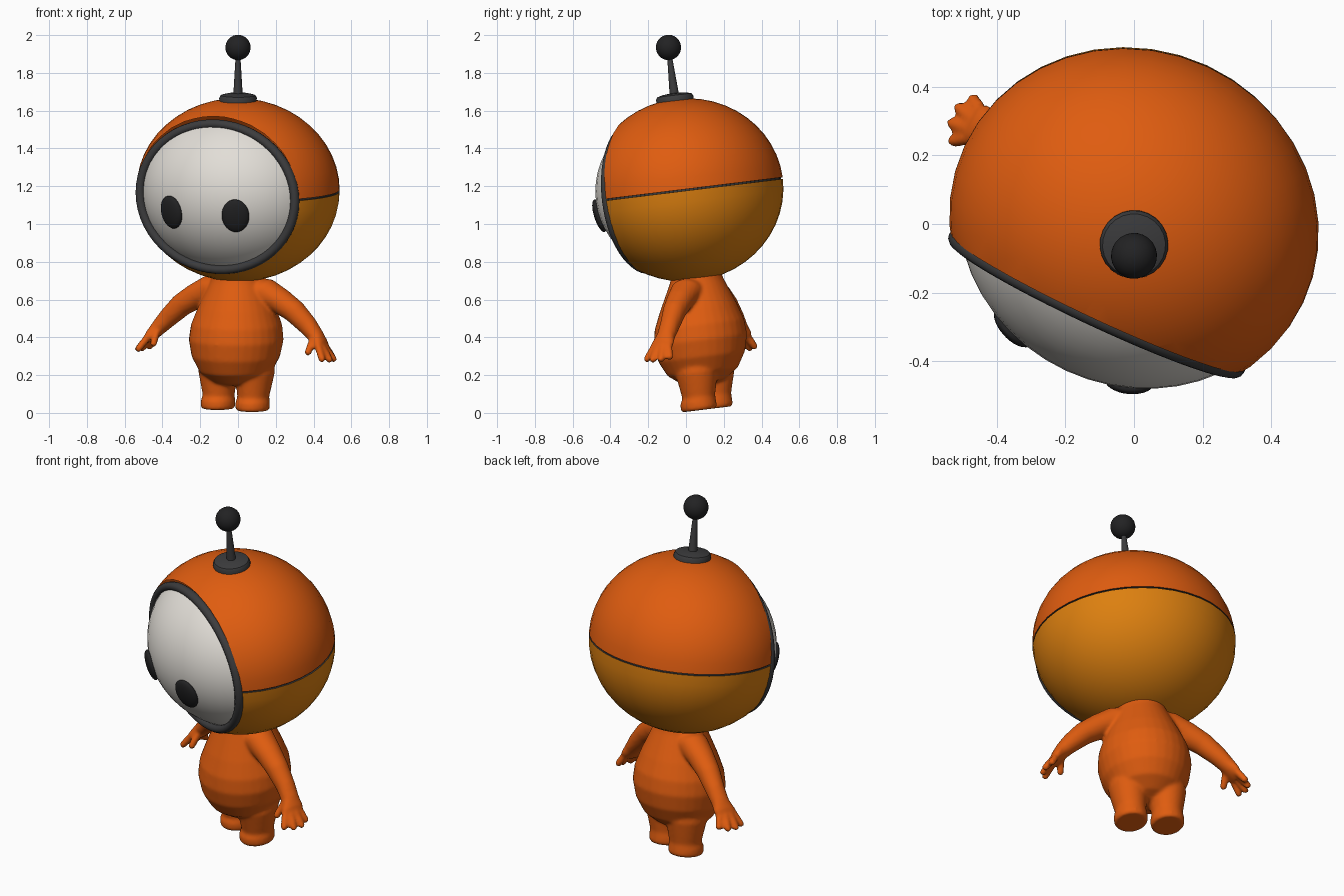
import bpy, bmesh, math
from mathutils import Matrix, Vector

if "Cube" in bpy.data.objects:
    bpy.data.objects.remove(bpy.data.objects["Cube"])

# Whole figure is turned to one side and leans slightly forward
POSE = (Matrix.Translation((0, 0.142, 0.023)) @ Matrix.Rotation(math.radians(7), 4, 'X')
        @ Matrix.Rotation(math.radians(-25), 4, 'Z'))
HEAD = Vector((0, 0, 1.166))


def material(name, rgb):
    m = bpy.data.materials.new(name)
    m.diffuse_color = (*rgb, 1)
    m.use_nodes = True
    m.node_tree.nodes["Principled BSDF"].inputs["Base Color"].default_value = m.diffuse_color
    return m


ORANGE = material("orange", (0.74, 0.108, 0.005))
AMBER = material("amber", (0.72, 0.215, 0.005))
WHITE = material("warm_white", (0.76, 0.73, 0.68))
GREY = material("dark_grey", (0.045, 0.045, 0.047))
BLACK = material("black", (0.016, 0.016, 0.017))


def make(name, bm, mats, local=Matrix(), angle=40):
    bmesh.ops.recalc_face_normals(bm, faces=bm.faces)
    me = bpy.data.meshes.new(name)
    bm.to_mesh(me)
    bm.free()
    for m in mats:
        me.materials.append(m)
    ob = bpy.data.objects.new(name, me)
    bpy.context.collection.objects.link(ob)
    ob.matrix_world = POSE @ local
    bpy.ops.object.select_all(action='DESELECT')
    ob.select_set(True)
    bpy.context.view_layer.objects.active = ob
    bpy.ops.object.shade_smooth_by_angle(angle=math.radians(angle))
    return ob


def tube(bm, rings, axis=(0, 0, 1), n=24):
    """Closed tube through rings (x, y, z, radius across, radius in y)."""
    rot = Vector((0, 0, 1)).rotation_difference(Vector(axis).normalized())
    loops = []
    for x, y, z, ra, rb in rings:
        loop = []
        for i in range(n):
            a = math.tau * i / n
            off = rot @ Vector((ra * math.cos(a), rb * math.sin(a), 0))
            loop.append(bm.verts.new(Vector((x, y, z)) + off))
        loops.append(loop)
    for lo, hi in zip(loops, loops[1:]):
        for i in range(n):
            j = (i + 1) % n
            bm.faces.new((lo[i], lo[j], hi[j], hi[i]))
    bm.faces.new(loops[0][::-1])
    bm.faces.new(loops[-1])


def ellipsoid(name, mat, radii, local, seg=32, rings=20):
    bm = bmesh.new()
    bmesh.ops.create_uvsphere(bm, u_segments=seg, v_segments=rings, radius=1)
    bmesh.ops.scale(bm, vec=radii, verts=bm.verts)
    return make(name, bm, [mat], local)


def cut_front(bm, y, keep_front):
    bmesh.ops.bisect_plane(bm, geom=bm.verts[:] + bm.edges[:] + bm.faces[:],
                           plane_co=(0, y, 0), plane_no=(0, 1 if keep_front else -1, 0),
                           clear_outer=True)


# Helmet shell: two colours with a thin groove at the equator
bm = bmesh.new()
RX, RY, RZ = 0.545, 0.51, 0.485
profile = []
for k in range(-12, 13):
    a = math.radians(k * 7.45)
    if k == 0:
        profile += [(-0.009, 1), (-0.008, 0.982), (0.008, 0.982), (0.009, 1)]
    else:
        profile.append((math.sin(a), math.cos(a)))
profile[0], profile[-1] = (-1, 0.01), (1, 0.01)
tube(bm, [(0, 0, s * RZ, c * RX, c * RY) for s, c in profile], n=40)
for f in bm.faces:
    z = f.calc_center_median().z
    f.material_index = 2 if abs(z) < 0.0044 else (0 if z > 0 else 1)
cut_front(bm, -0.255, False)
make("helmet", bm, [ORANGE, AMBER, GREY], Matrix.Translation(HEAD), 30)

# Domed face inside the opening
bm = bmesh.new()
bmesh.ops.create_uvsphere(bm, u_segments=48, v_segments=28, radius=1)
FACE = Vector((0.52, 0.472, 0.45))
bmesh.ops.scale(bm, vec=FACE, verts=bm.verts)
cut_front(bm, -0.235, True)
make("face", bm, [WHITE], Matrix.Translation(HEAD))

# Rim around the face
bm = bmesh.new()
N, K = 56, 12
grid = []
for i in range(N):
    a = math.tau * i / N
    row = []
    for j in range(K):
        b = math.tau * j / K
        d = 0.024 * math.cos(b)
        row.append(bm.verts.new(((0.452 + d) * math.cos(a), -0.256 + 0.026 * math.sin(b),
                                 (0.388 + d) * math.sin(a) - 0.008)))
    grid.append(row)
for i in range(N):
    for j in range(K):
        p, q = grid[i], grid[(i + 1) % N]
        bm.faces.new((p[j], p[(j + 1) % K], q[(j + 1) % K], q[j]))
make("face_rim", bm, [GREY], Matrix.Translation(HEAD))

# Eyes lie on the face along its surface normal
for side, label in ((-1, "left"), (1, "right")):
    x, z = side * 0.187, -0.08
    y = -FACE.y * math.sqrt(1 - (x / FACE.x) ** 2 - (z / FACE.z) ** 2)
    normal = Vector((x / FACE.x ** 2, y / FACE.y ** 2, z / FACE.z ** 2)).normalized()
    turn = Vector((0, -1, 0)).rotation_difference(normal).to_matrix().to_4x4()
    ellipsoid(label + "_eye", BLACK, (0.073, 0.028, 0.09),
              Matrix.Translation(HEAD + Vector((x, y, z))) @ turn, 24, 16)

# Antenna: base disc, tapered rod and ball
bm = bmesh.new()
top = HEAD.z + RZ
tube(bm, [(0, 0, top + h, r, r) for h, r in
          ((-0.03, 0.098), (0.006, 0.1), (0.02, 0.092), (0.028, 0.06), (0.031, 0.025))], n=24)
make("antenna_base", bm, [GREY])
bm = bmesh.new()
tube(bm, [(0, 0, top + 0.02, 0.025, 0.025), (0, 0, 1.89, 0.012, 0.012)], n=16)
make("antenna_rod", bm, [GREY])
ellipsoid("antenna_ball", BLACK, (0.067,) * 3, Matrix.Translation((0, 0, 1.926)), 24, 16)

# Body: torso, legs, arms and fingers fused into one soft skin
bm = bmesh.new()
torso = ((0.13, 0.05), (0.15, 0.12), (0.2, 0.19), (0.28, 0.234), (0.37, 0.252), (0.45, 0.242),
         (0.54, 0.208), (0.62, 0.172), (0.68, 0.145), (0.75, 0.125))
tube(bm, [(0, -0.024 * min(1, 1.5 * (0.75 - z)) / 0.6, z, r, r * 0.985) for z, r in torso], n=32)
for s in (-1, 1):
    tube(bm, [(s * x, y, z, rx, ry) for x, y, z, rx, ry in (
        (0.101, -0.034, 0.0, 0.084, 0.09), (0.101, -0.034, 0.012, 0.091, 0.098),
        (0.101, -0.033, 0.045, 0.09, 0.096), (0.101, -0.026, 0.07, 0.083, 0.088),
        (0.104, -0.022, 0.13, 0.093, 0.1), (0.107, -0.018, 0.2, 0.104, 0.115),
        (0.1, -0.015, 0.3, 0.1, 0.12))])
    # arm down to the palm
    tube(bm, [(s * x, y, z, ra, rb) for x, y, z, ra, rb in (
        (0.06, 0, 0.66, 0.06, 0.08), (0.14, 0, 0.635, 0.082, 0.085),
        (0.24, 0, 0.59, 0.07, 0.072), (0.33, 0, 0.535, 0.062, 0.062),
        (0.41, 0, 0.462, 0.052, 0.052), (0.46, -0.006, 0.41, 0.042, 0.05),
        (0.495, -0.018, 0.368, 0.032, 0.066), (0.51, -0.022, 0.348, 0.022, 0.06))],
        (s * 0.75, 0, -0.66))
    # four fingers and a thumb: root, tip
    for root, tip in (((0.49, 0.015, 0.375), (0.54, 0.04, 0.288)),
                      ((0.5, -0.01, 0.37), (0.567, -0.003, 0.283)),
                      ((0.5, -0.035, 0.37), (0.567, -0.055, 0.285)),
                      ((0.49, -0.055, 0.375), (0.542, -0.103, 0.292)),
                      ((0.455, -0.035, 0.4), (0.45, -0.1, 0.322))):
        p, q = Vector(root), Vector(tip)
        rings = []
        for t, r in ((0, 0.02), (0.6, 0.02), (0.92, 0.019), (1.03, 0.011)):
            c = p.lerp(q, t)
            rings.append((s * c.x, c.y, c.z, r, r))
        d = q - p
        tube(bm, rings, (s * d.x, d.y, d.z), 12)
body = make("body", bm, [ORANGE])
remesh = body.modifiers.new("fuse", 'REMESH')
remesh.mode = 'VOXEL'
remesh.voxel_size = 0.009
remesh.use_smooth_shade = True
soft = body.modifiers.new("soften", 'SMOOTH')
soft.factor = 0.5
soft.iterations = 8
